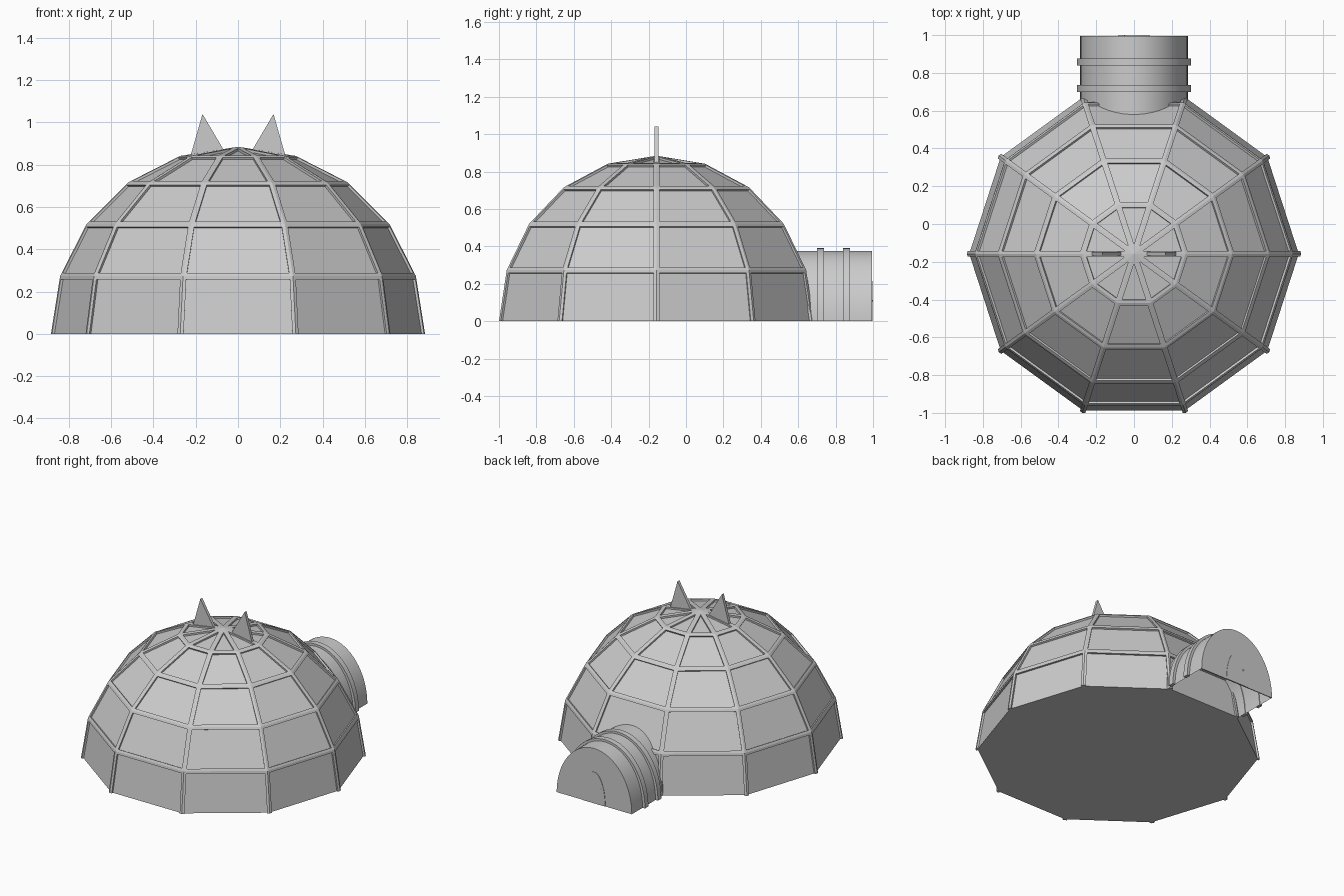
import bpy, bmesh, math
from mathutils import Vector

cube = bpy.data.objects.get("Cube")
if cube:
    bpy.data.objects.remove(cube, do_unlink=True)

R, CY, SIDES, RINGS = 0.885, -0.158, 10, 5      # dome
TW, TH, END = 0.285, 0.375, 0.994               # tunnel half width, height, end

grey = bpy.data.materials.new("light_grey")
grey.use_nodes = True
grey.diffuse_color = (0.6, 0.6, 0.6, 1)
grey.node_tree.nodes["Principled BSDF"].inputs["Base Color"].default_value = (0.6, 0.6, 0.6, 1)


def finish(name, bm, smooth=False):
    bmesh.ops.recalc_face_normals(bm, faces=bm.faces)
    mesh = bpy.data.meshes.new(name)
    bm.to_mesh(mesh)
    bm.free()
    mesh.materials.append(grey)
    obj = bpy.data.objects.new(name, mesh)
    bpy.context.collection.objects.link(obj)
    if smooth:
        bpy.ops.object.select_all(action='DESELECT')
        obj.select_set(True)
        bpy.context.view_layer.objects.active = obj
        bpy.ops.object.shade_smooth_by_angle(angle=math.radians(35))
    return obj


def arch(w, h, n=32):
    """Half ellipse standing on the ground, as (x, z) pairs."""
    return [(w * math.cos(math.pi * i / n), h * math.sin(math.pi * i / n)) for i in range(n + 1)]


def prism(name, outline, y0, y1, smooth=False):
    """Extrude an (x, z) outline along y."""
    bm = bmesh.new()
    face = bm.faces.new([bm.verts.new((x, y0, z)) for x, z in outline])
    ext = bmesh.ops.extrude_face_region(bm, geom=[face])["geom"]
    moved = [v for v in ext if isinstance(v, bmesh.types.BMVert)]
    bmesh.ops.translate(bm, verts=moved, vec=(0, y1 - y0, 0))
    if face.is_valid and len(face.link_loops if hasattr(face, "link_loops") else face.loops) and \
            not any(abs(f.calc_center_median().y - y0) < 1e-6 for f in bm.faces):
        bm.faces.new([v for v in bm.verts if abs(v.co.y - y0) < 1e-6])
    return finish(name, bm, smooth)


# Dome: low-poly half sphere, every panel sunk between the struts
bm = bmesh.new()
rows = []
for r in range(RINGS):
    a = math.pi / 2 * r / RINGS
    rows.append([Vector((R * math.cos(a) * math.cos(math.tau * s / SIDES),
                         CY + R * math.cos(a) * math.sin(math.tau * s / SIDES),
                         R * math.sin(a))) for s in range(SIDES)])
# the lowest row runs below ground, then is cut, so its panels reach the floor
rows[0] = [lo + (lo - hi) * 0.3 for lo, hi in zip(rows[0], rows[1])]
rows = [[bm.verts.new(p) for p in row] for row in rows]
top = bm.verts.new((0, CY, R))
for s in range(SIDES):
    t = (s + 1) % SIDES
    for lo, hi in zip(rows, rows[1:]):
        bm.faces.new((lo[s], lo[t], hi[t], hi[s]))
    bm.faces.new((rows[-1][s], rows[-1][t], top))
bm.normal_update()
panels = list(bm.faces)
bmesh.ops.inset_individual(bm, faces=panels, thickness=0.016, use_even_offset=True)
bm.normal_update()
for f in panels:
    drop = f.normal * -0.012
    new = bmesh.ops.extrude_discrete_faces(bm, faces=[f])["faces"][0]
    bmesh.ops.translate(bm, verts=list(new.verts), vec=drop)
bmesh.ops.bisect_plane(bm, geom=bm.verts[:] + bm.edges[:] + bm.faces[:],
                       plane_co=(0, 0, 0), plane_no=(0, 0, 1), clear_inner=True)
bmesh.ops.holes_fill(bm, edges=[e for e in bm.edges if e.is_boundary], sides=0)
finish("dome", bm)

# Tunnel: thin half-elliptical shell, open underneath
bm = bmesh.new()
front, back = ([bm.verts.new((x, y, z)) for x, z in arch(TW, TH)] for y in (0.56, END))
for i in range(len(front) - 1):
    bm.faces.new((front[i], front[i + 1], back[i + 1], back[i]))
tunnel = finish("tunnel", bm, True)

# Tunnel end wall
prism("tunnel_end_wall", arch(TW, TH), END - 0.006, END)

# Bands around the tunnel
outer, inner = arch(TW + 0.018, TH + 0.015), arch(TW - 0.004, TH - 0.004)
for name, y in (("inner_band", 0.70), ("outer_band", 0.84)):
    bm = bmesh.new()
    loops = [[bm.verts.new((x, yy, z)) for x, z in pts]
             for pts, yy in ((inner, y), (outer, y), (outer, y + 0.037), (inner, y + 0.037))]
    for k in range(4):
        a, b = loops[k], loops[(k + 1) % 4]
        for i in range(len(a) - 1):
            bm.faces.new((a[i], a[i + 1], b[i + 1], b[i]))
    for i in (0, -1):
        bm.faces.new([loop[i] for loop in loops])
    finish(name, bm, True)

# Door with a small knob
prism("door", arch(0.085, 0.215, 20), END - 0.002, END + 0.003)
bm = bmesh.new()
bmesh.ops.create_uvsphere(bm, u_segments=12, v_segments=8, radius=0.007)
bmesh.ops.translate(bm, verts=bm.verts, vec=(-0.05, END - 0.001, 0.11))
finish("door_knob", bm, True)

# Pointed ears on the crown
for name, side in (("left_ear", 1), ("right_ear", -1)):
    prism(name, [(side * 0.05, 0.84), (side * 0.225, 0.84), (side * 0.168, 1.04)],
          CY - 0.01, CY + 0.01)
